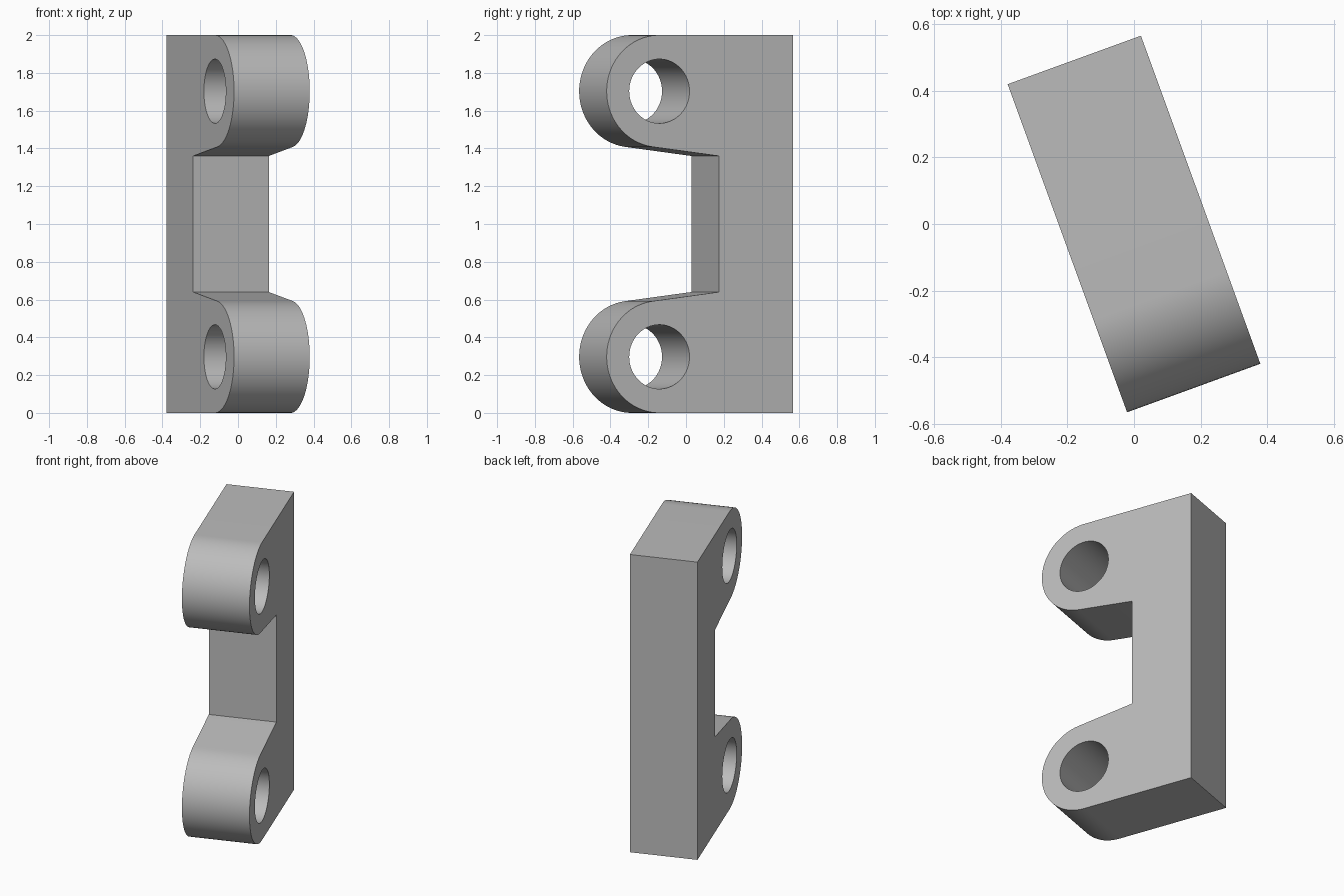
import bpy, bmesh, math

if "Cube" in bpy.data.objects:
    bpy.data.objects.remove(bpy.data.objects["Cube"], do_unlink=True)

HALF_WIDTH, HALF_DEPTH = 0.213, 0.5245
LOBE_R, HOLE_R = 0.297, 0.17
LOBE_Y = LOBE_R - HALF_DEPTH
NOTCH_Y, NOTCH_Z = 0.109, 0.64


def arc(cy, cz, r, start, end, steps):
    angles = [start + (end - start) * i / steps for i in range(steps + 1)]
    return [(cy + r * math.cos(a), cz + r * math.sin(a)) for a in angles]


def add_outline(curve, points):
    spline = curve.splines.new("POLY")
    spline.points.add(len(points) - 1)
    for p, (y, z) in zip(spline.points, points):
        p.co = (y, z, 0, 1)
    spline.use_cyclic_u = True


# Lower half of the outline: back, round lobe, sloped edge tangent to the lobe
dy, dz = NOTCH_Y - LOBE_Y, NOTCH_Z - LOBE_R
tangent = math.atan2(dz, dy) + math.acos(LOBE_R / math.hypot(dy, dz))
lower = [(HALF_DEPTH, 0)]
lower += arc(LOBE_Y, LOBE_R, LOBE_R, 1.5 * math.pi, tangent, 40)
lower.append((NOTCH_Y, NOTCH_Z))
upper = [(y, 2 - z) for y, z in reversed(lower)]

# Filled side profile with two pin holes, extruded across the width
curve = bpy.data.curves.new("bracket_profile", "CURVE")
curve.dimensions = "2D"
curve.fill_mode = "BOTH"
curve.extrude = HALF_WIDTH
add_outline(curve, lower + upper)
for z in (LOBE_R, 2 - LOBE_R):
    add_outline(curve, arc(LOBE_Y, z, HOLE_R, 0, 2 * math.pi, 64)[:-1])
profile = bpy.data.objects.new("bracket_profile", curve)
bpy.context.collection.objects.link(profile)
mesh = bpy.data.meshes.new_from_object(
    profile.evaluated_get(bpy.context.evaluated_depsgraph_get()))
bpy.data.objects.remove(profile, do_unlink=True)

# Weld, then stand the profile upright: (y, z, x) becomes (x, y, z)
bm = bmesh.new()
bm.from_mesh(mesh)
bmesh.ops.remove_doubles(bm, verts=bm.verts, dist=0.0001)
for v in bm.verts:
    v.co = (v.co.z, v.co.x, v.co.y)
bmesh.ops.recalc_face_normals(bm, faces=bm.faces)
bm.to_mesh(mesh)
bm.free()

bracket = bpy.data.objects.new("hinge_bracket", mesh)
bpy.context.collection.objects.link(bracket)
bracket.rotation_euler.z = math.radians(20)

# Plain grey
grey = bpy.data.materials.new("plain_grey")
grey.use_nodes = True
colour = (0.5, 0.5, 0.5, 1)
grey.diffuse_color = colour
grey.node_tree.nodes["Principled BSDF"].inputs["Base Color"].default_value = colour
mesh.materials.clear()
mesh.materials.append(grey)

bpy.ops.object.select_all(action="DESELECT")
bracket.select_set(True)
bpy.context.view_layer.objects.active = bracket
bpy.ops.object.shade_smooth_by_angle(angle=math.radians(30))
# The sloped notch edges stay crisp against the flat sides
for poly in mesh.polygons:
    if abs(poly.normal.x) > 0.9:
        poly.use_smooth = False
